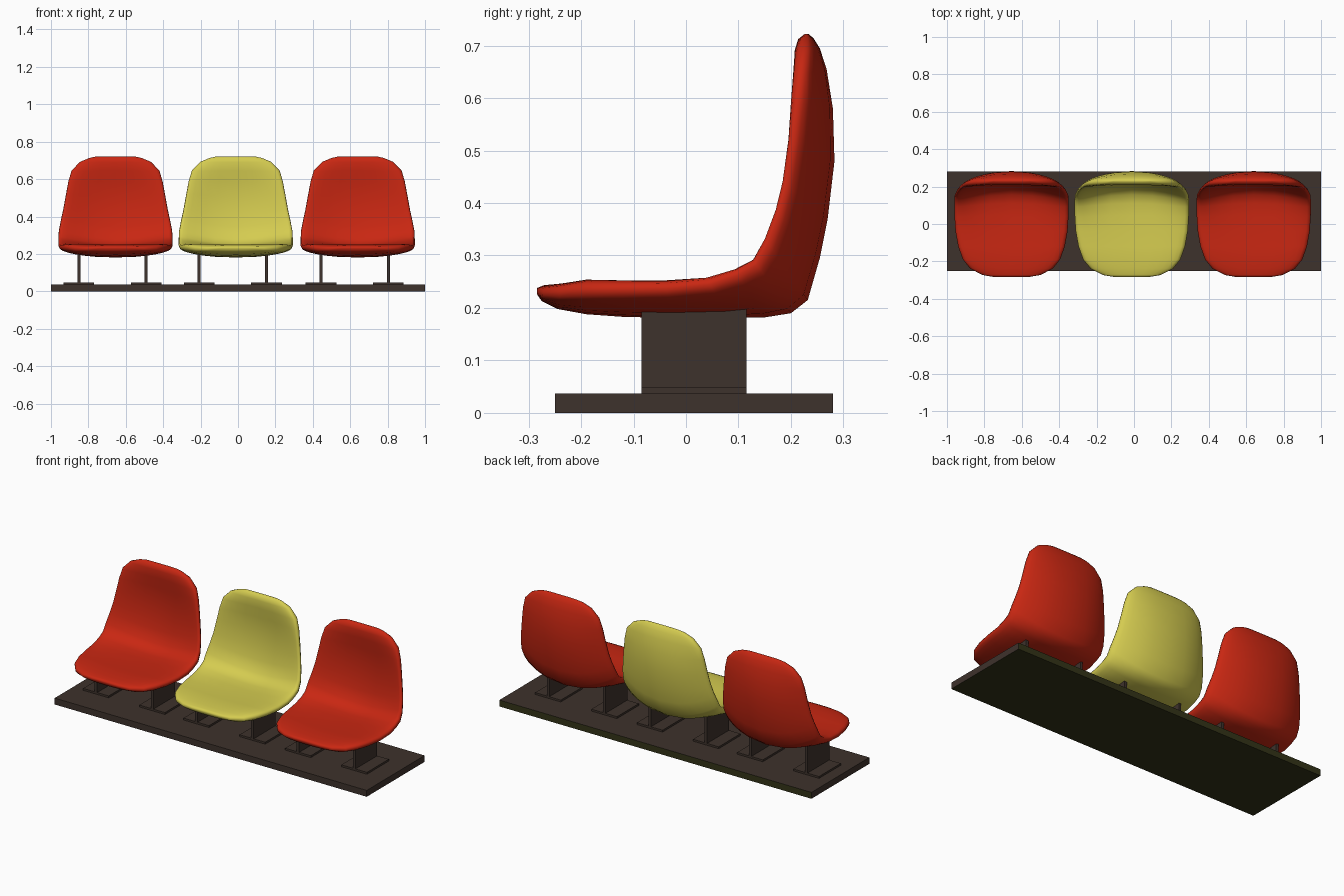
import bpy, bmesh, math
from mathutils import Vector

cube = bpy.data.objects.get("Cube")
if cube:
    bpy.data.objects.remove(cube, do_unlink=True)


def make_material(name, colour):
    mat = bpy.data.materials.new(name)
    mat.use_nodes = True
    mat.diffuse_color = (*colour, 1)
    bsdf = next(n for n in mat.node_tree.nodes if n.type == 'BSDF_PRINCIPLED')
    bsdf.inputs["Base Color"].default_value = (*colour, 1)
    return mat


red = make_material("red plastic", (0.58, 0.02, 0.006))
yellow = make_material("yellow plastic", (0.66, 0.60, 0.08))
brown = make_material("dark brown metal", (0.048, 0.032, 0.025))
olive = make_material("dark olive metal", (0.034, 0.034, 0.009))


def add_object(name, bm, *materials):
    mesh = bpy.data.meshes.new(name)
    bmesh.ops.recalc_face_normals(bm, faces=bm.faces)
    bm.to_mesh(mesh)
    bm.free()
    for mat in materials:
        mesh.materials.append(mat)
    obj = bpy.data.objects.new(name, mesh)
    bpy.context.collection.objects.link(obj)
    return obj


def add_box(name, low, high, *materials):
    low, high = Vector(low), Vector(high)
    bm = bmesh.new()
    bmesh.ops.create_cube(bm, size=1)
    for v in bm.verts:
        v.co = (low + high) / 2 + v.co * (high - low)
    return add_object(name, bm, *materials)


# Seat sections from front lip to top of backrest:
# inner rim (y, z), outer middle (y, z), half width, thickness share of depth
SECTIONS = [
    (-.284, .238, -.284, .226, .09, 1),
    (-.27, .245, -.275, .213, .155, .95),
    (-.235, .254, -.245, .198, .22, .85),
    (-.19, .266, -.19, .188, .26, .8),
    (-.12, .267, -.12, .183, .285, .75),
    (-.04, .268, -.03, .181, .3, .72),
    (.03, .275, .08, .181, .305, .65),
    (.08, .293, .15, .182, .305, .55),
    (.113, .313, .2, .19, .305, .5),
    (.135, .355, .232, .215, .303, .45),
    (.155, .405, .255, .295, .292, .45),
    (.167, .455, .27, .37, .28, .47),
    (.177, .53, .283, .48, .265, .5),
    (.182, .59, .28, .58, .252, .6),
    (.19, .64, .268, .655, .235, .7),
    (.2, .69, .255, .695, .19, .85),
    (.212, .712, .243, .714, .14, .95),
    (.226, .722, .234, .722, .1, 1),
]
RING = 28


def rounded(value, power=0.67):
    return math.copysign(abs(value) ** power, value)


def add_seat(name, centre_x, mat):
    """Loft dished rounded sections whose rims curl towards the sitter."""
    bm = bmesh.new()
    rings = []
    for yi, zi, yo, zo, width, share in SECTIONS:
        outer = Vector((centre_x, yo, zo))
        depth = Vector((centre_x, yi, zi)) - outer
        ring = []
        for k in range(RING):
            t = math.tau * k / RING
            u = rounded(math.sin(t))
            d = share * (1 - rounded(math.cos(t))) / 2 + (1 - share) * u * u
            ring.append(bm.verts.new(outer + depth * d + Vector((width * u, 0, 0))))
        rings.append(ring)
    for a, b in zip(rings, rings[1:]):
        for k in range(RING):
            n = (k + 1) % RING
            bm.faces.new((a[k], a[n], b[n], b[k]))
    bm.faces.new(rings[0])
    bm.faces.new(rings[-1])
    for face in bm.faces:
        face.smooth = True
    add_object(name, bm, mat)


# Base slab, with olive underside and back edge
base = add_box("base_slab", (-1, -.25, 0), (1, .28, .037), brown, olive)
for poly in base.data.polygons:
    if poly.normal.z < -0.5 or poly.normal.y > 0.5:
        poly.material_index = 1

# Three seats, each on two posts with foot plates
for side, x, mat in (("right", -.655, red), ("middle", -.012, yellow), ("left", .64, red)):
    add_seat(side + "_seat", x, mat)
    for end, offset in (("right", -.196), ("left", .164)):
        px = x + offset
        label = f"{side}_seat_{end}"
        add_box(label + "_post", (px - .008, -.085, .04), (px + .008, .115, .21), brown)
        add_box(label + "_foot_plate", (px - .082, -.085, .037), (px + .082, .115, .048), brown)
